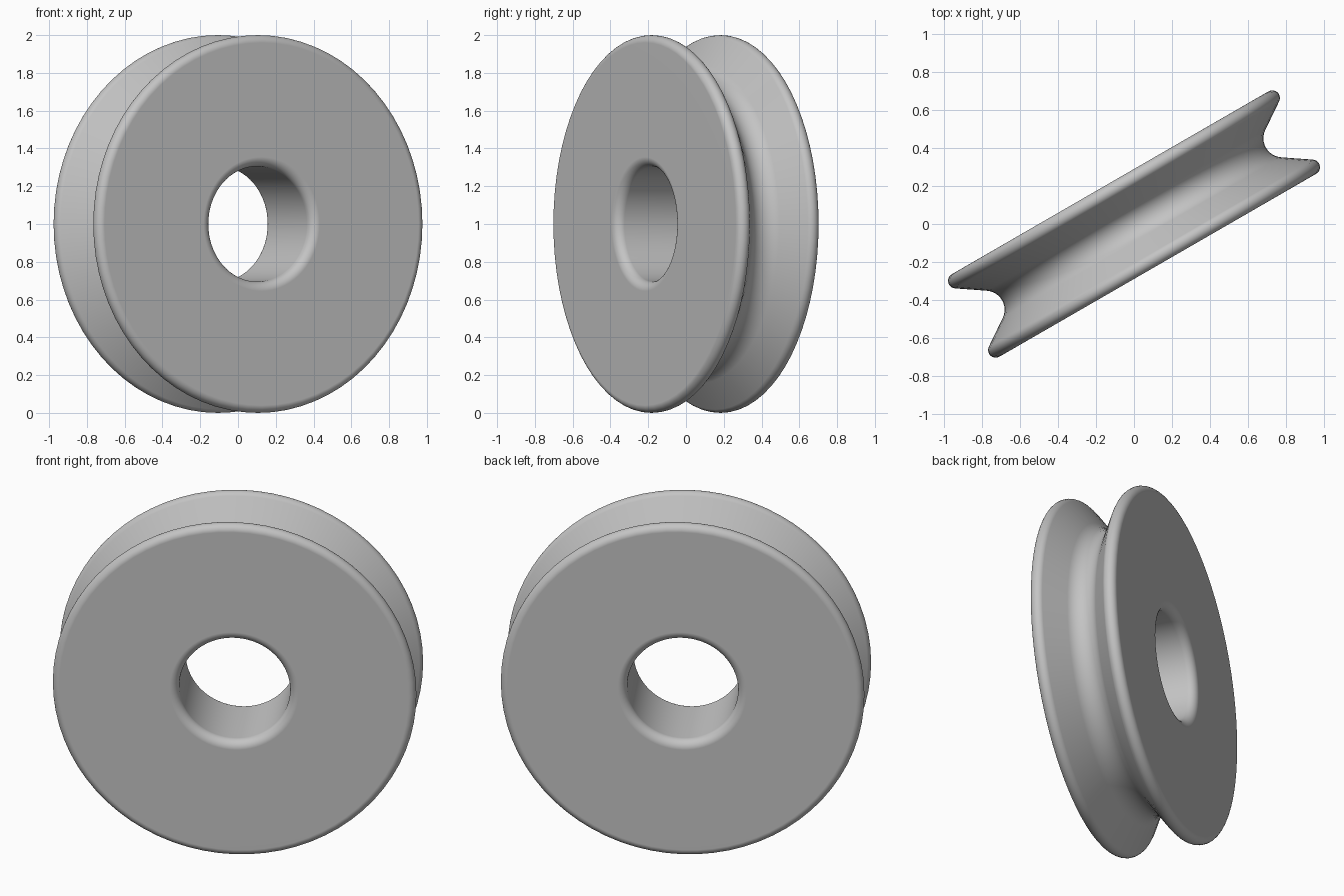
import bpy, bmesh
from math import radians, sin, cos, pi
from mathutils import Vector

cube = bpy.data.objects.get("Cube")
if cube:
    bpy.data.objects.remove(cube, do_unlink=True)

SEGMENTS = 72
CENTRE = Vector((0, 0, 1))
AXLE = Vector((sin(radians(30)), -cos(radians(30)), 0))  # wheel axis, turned 30 degrees


def arc(t, s, r, start, end, steps):
    """Arc points as (distance along axle, distance from axle)."""
    angles = [radians(start + (end - start) * i / steps) for i in range(steps + 1)]
    return [(t + r * cos(a), s + r * sin(a)) for a in angles]


# Half cross-section: groove, rounded rim, flat face, rounded bore edge
half = arc(0, 0.9, 0.1, -90, -34.2, 6)
half += arc(0.21, 0.96, 0.04, 145.8, 0, 10)
half += arc(0.20, 0.355, 0.05, 0, -90, 6)
# Mirror it to close the loop
profile = half + [(-t, s) for t, s in reversed(half[1:])]

# Spin the section around the axle
bm = bmesh.new()
verts = [bm.verts.new(CENTRE + AXLE * t + Vector((0, 0, s))) for t, s in profile]
edges = [bm.edges.new((v, verts[(i + 1) % len(verts)])) for i, v in enumerate(verts)]
bmesh.ops.spin(bm, geom=verts + edges, cent=CENTRE, axis=AXLE,
               angle=2 * pi, steps=SEGMENTS, use_merge=True)
bmesh.ops.remove_doubles(bm, verts=bm.verts, dist=0.0001)
bmesh.ops.recalc_face_normals(bm, faces=bm.faces)

mesh = bpy.data.meshes.new("grooved_wheel")
bm.to_mesh(mesh)
bm.free()
wheel = bpy.data.objects.new("grooved_wheel", mesh)
bpy.context.collection.objects.link(wheel)

# Plain grey
grey = bpy.data.materials.new("plain_grey")
grey.use_nodes = True
colour = (0.55, 0.55, 0.55, 1)
grey.diffuse_color = colour
grey.node_tree.nodes["Principled BSDF"].inputs["Base Color"].default_value = colour
mesh.materials.append(grey)

# Smooth shading that keeps the side faces flat
bpy.context.view_layer.objects.active = wheel
wheel.select_set(True)
bpy.ops.object.shade_smooth_by_angle(angle=radians(35))
wheel.modifiers.new("weighted_normals", 'WEIGHTED_NORMAL').keep_sharp = True
